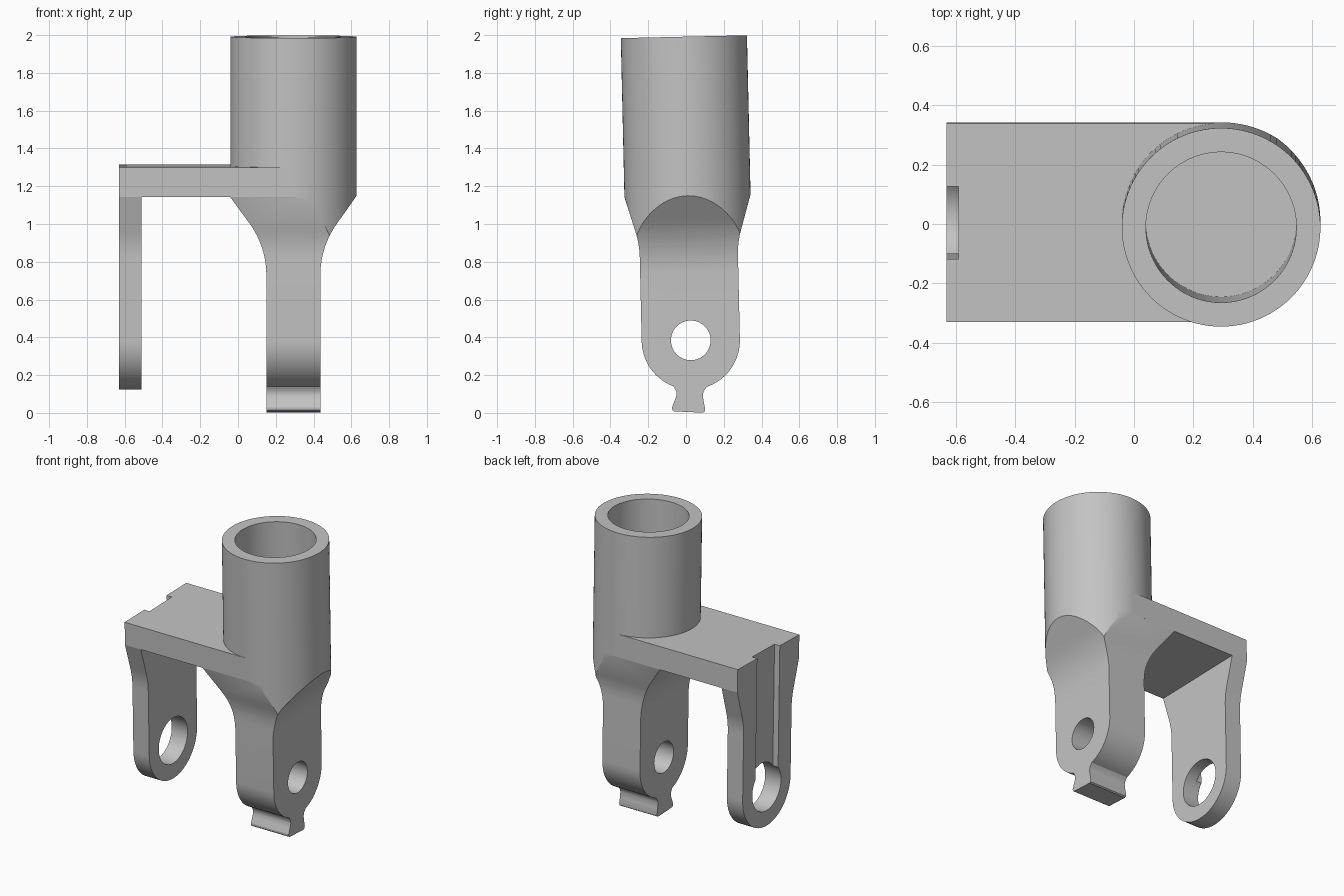
import bpy, bmesh
from math import sin, cos, radians, pi
from mathutils import Matrix

cube = bpy.data.objects.get("Cube")
if cube:
    bpy.data.objects.remove(cube, do_unlink=True)

# Main dimensions
CX, R, BORE = 0.293, 0.334, 0.253
DECK_LOW, DECK_TOP, TOP = 1.15, 1.307, 1.992
HOLE_Z, END_R = 0.384, 0.26
TILT = Matrix.Translation((0, 0.034, 0)) @ Matrix.Rotation(radians(1.3), 4, "X")

grey = bpy.data.materials.new("plain grey")
grey.use_nodes = True
grey.diffuse_color = (0.55, 0.55, 0.55, 1)
grey.node_tree.nodes["Principled BSDF"].inputs["Base Color"].default_value = grey.diffuse_color


def arc(cu, cv, r, start, end, n):
    steps = [radians(start + (end - start) * i / n) for i in range(n + 1)]
    return [(cu + r * cos(a), cv + r * sin(a)) for a in steps]


def prism(name, outline, axis, lo, hi):
    """Extrude a 2D outline along x, y or z."""
    place = {"x": lambda u, v, w: (w, u, v),
             "y": lambda u, v, w: (u, w, v),
             "z": lambda u, v, w: (u, v, w)}[axis]
    bm = bmesh.new()
    a = [bm.verts.new(place(u, v, lo)) for u, v in outline]
    b = [bm.verts.new(place(u, v, hi)) for u, v in outline]
    bm.faces.new(a)
    bm.faces.new(b)
    for i in range(len(a)):
        j = (i + 1) % len(a)
        bm.faces.new((a[i], a[j], b[j], b[i]))
    bmesh.ops.recalc_face_normals(bm, faces=bm.faces)
    mesh = bpy.data.meshes.new(name)
    bm.to_mesh(mesh)
    bm.free()
    mesh.materials.append(grey)
    obj = bpy.data.objects.new(name, mesh)
    bpy.context.collection.objects.link(obj)
    return obj


def box(name, x0, x1, y, z0, z1):
    return prism(name, [(x0, -y), (x1, -y), (x1, y), (x0, y)], "z", z0, z1)


def combine(obj, cutter, operation="DIFFERENCE"):
    """Apply a boolean and throw the cutter away."""
    mod = obj.modifiers.new("cut", "BOOLEAN")
    mod.operation, mod.object, mod.solver = operation, cutter, "EXACT"
    bpy.context.view_layer.objects.active = obj
    bpy.ops.object.modifier_apply(modifier=mod.name)
    bpy.data.objects.remove(cutter, do_unlink=True)


def side_outline(top, foot):
    """Flared strap with a round end; foot points replace the end's tip."""
    slope = (R - 0.281) / (DECK_LOW - 0.967)
    flare = [(R + slope * (top - DECK_LOW), top)] + arc(END_R + 0.47, 0.83, 0.47, 163, 180, 8)
    if foot:
        tip = arc(0, HOLE_Z, END_R, 0, -72, 20) + foot + arc(0, HOLE_Z, END_R, -112, -180, 20)
    else:
        tip = arc(0, HOLE_Z, END_R, 0, -180, 48)
    return flare + tip + [(-y, z) for y, z in reversed(flare)]


def cross_hole(obj, radius):
    circle = arc(0, HOLE_Z, radius, 0, 360, 64)[:-1]
    combine(obj, prism("hole_cutter", circle, "x", -1, 1))


def groove(obj):
    combine(obj, box("groove_cutter", -0.8, -0.59, 0.122, 0.45, 1.5))


# Socket tube
socket = prism("socket_tube", arc(CX, 0, R, 0, 360, 96)[:-1], "z", DECK_LOW, TOP)
combine(socket, prism("bore_cutter", arc(CX, 0, BORE, 0, 360, 96)[:-1], "z", 1, 2.2))

# Bridge plate between the two arms
bridge = box("bridge_plate", -0.63, CX, R, DECK_LOW, DECK_TOP)
combine(bridge, prism("bore_cutter", arc(CX, 0, BORE, 0, 360, 96)[:-1], "z", 1, 2.2))
groove(bridge)

# Thin arm with a large hole and a groove on its outer face
arm = prism("thin_arm", side_outline(DECK_LOW, []), "x", -0.63, -0.51)
cross_hole(arm, 0.156)
groove(arm)

# Thick leg: side outline, front outline and plan outline intersected
foot = [(0.063, 0.115), (0.057, 0.095), (0.061, 0.058), (0.068, 0.02), (0.065, 0.006),
        (0.056, 0), (-0.096, 0.01), (-0.106, 0.018), (-0.107, 0.032), (-0.092, 0.069),
        (-0.082, 0.095), (-0.083, 0.115), (-0.09, 0.13)]
leg = prism("thick_leg", side_outline(1.2, foot), "x", -0.3, 0.9)
half = [(0.15, -0.1)] + arc(-0.32, 0.735, 0.47, 0, 36, 12) + [(-0.041, DECK_LOW)]
front = half + [(2 * CX - x, z) for x, z in reversed(half)]
combine(leg, prism("front_cutter", front, "y", -0.6, 0.6), "INTERSECT")
plan = arc(CX, 0, R, -90, 90, 48) + [(-0.3, R), (-0.3, -R)]
combine(leg, prism("plan_cutter", plan, "z", -0.2, 1.3), "INTERSECT")
cross_hole(leg, 0.105)

# Lean everything slightly and smooth the round surfaces
for obj in (socket, bridge, arm, leg):
    obj.data.transform(TILT)
    bpy.ops.object.select_all(action="DESELECT")
    obj.select_set(True)
    bpy.context.view_layer.objects.active = obj
    bpy.ops.object.shade_smooth_by_angle(angle=radians(25))
